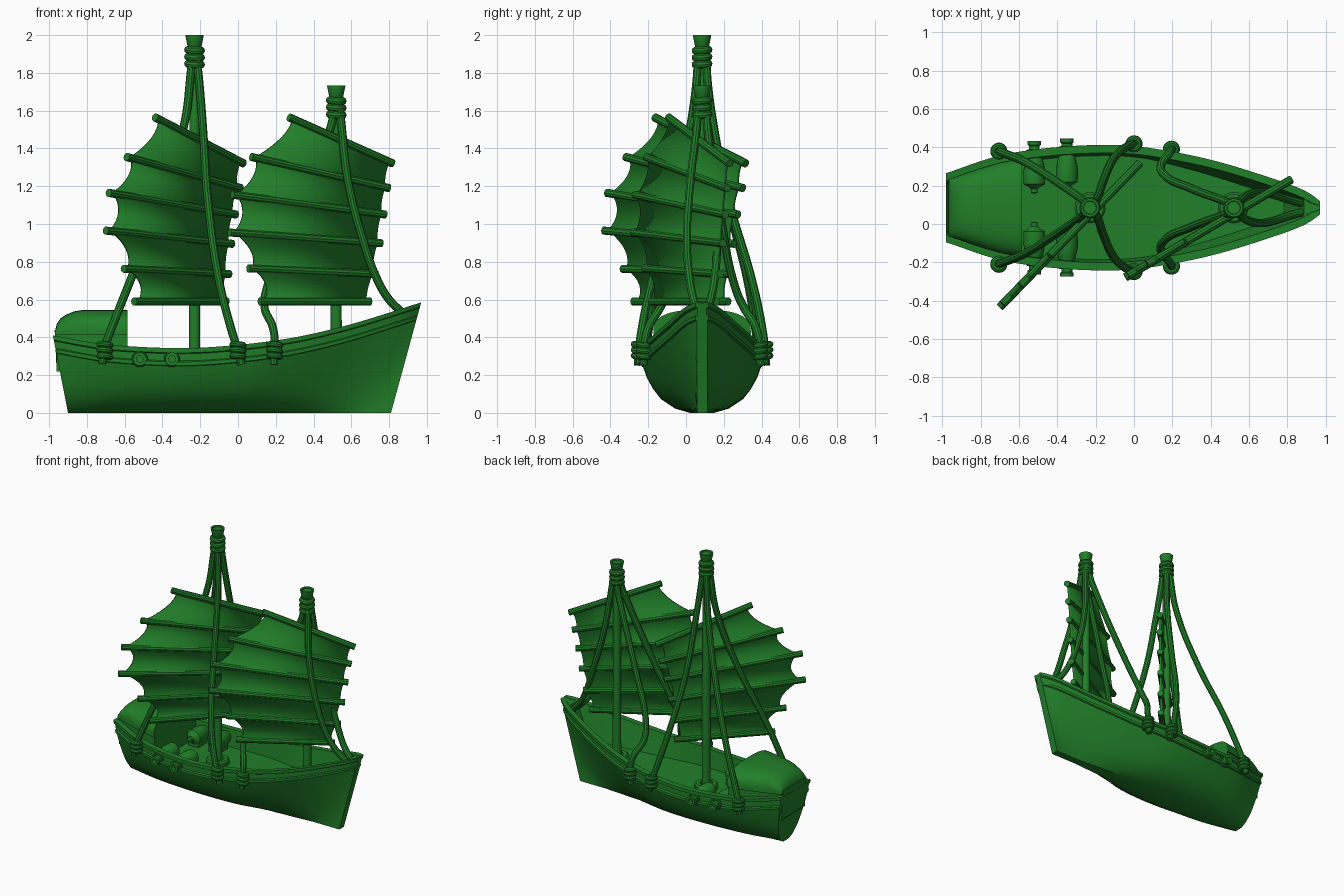
import bpy, math
from mathutils import Vector

if "Cube" in bpy.data.objects:
    bpy.data.objects.remove(bpy.data.objects["Cube"])

YC = 0.085  # centreline of the hull
green = bpy.data.materials.new("green")
green.diffuse_color = (0.015, 0.21, 0.022, 1)
green.use_nodes = True
green.node_tree.nodes["Principled BSDF"].inputs["Base Color"].default_value = green.diffuse_color


def finish(ob, angle=35):
    ob.data.materials.clear()
    ob.data.materials.append(green)
    bpy.ops.object.select_all(action='DESELECT')
    ob.select_set(True)
    bpy.context.view_layer.objects.active = ob
    if ob.type == 'CURVE':
        bpy.ops.object.convert(target='MESH')
    bpy.ops.object.shade_smooth_by_angle(angle=math.radians(angle))
    return bpy.context.object


def mesh(name, verts, faces):
    me = bpy.data.meshes.new(name)
    me.from_pydata([(x, y + YC, z) for x, y, z in verts], [], faces)
    import bmesh
    bm = bmesh.new()
    bm.from_mesh(me)
    bmesh.ops.remove_doubles(bm, verts=bm.verts, dist=1e-5)
    bmesh.ops.recalc_face_normals(bm, faces=bm.faces)
    bm.to_mesh(me)
    bm.free()
    ob = bpy.data.objects.new(name, me)
    bpy.context.collection.objects.link(ob)
    return ob


def loft(name, rings, angle=35):
    n = len(rings[0])
    faces = [[i * n + j, i * n + (j + 1) % n, (i + 1) * n + (j + 1) % n, (i + 1) * n + j]
             for i in range(len(rings) - 1) for j in range(n)]
    faces += [list(range(n)), list(range((len(rings) - 1) * n, len(rings) * n))]
    return finish(mesh(name, [p for r in rings for p in r], faces), angle)


def lathe(name, prof, origin, axis='Z', sign=1, n=24):
    o = Vector(origin)
    rings = []
    for r, h in prof:
        ring = []
        for k in range(n):
            a = 2 * math.pi * k / n
            c, s = max(r, 1e-4) * math.cos(a), max(r, 1e-4) * math.sin(a)
            ring.append(o + Vector((c, s, h) if axis == 'Z' else (c, h * sign, s)))
        rings.append(ring)
    return loft(name, rings)


def tube(name, pts, r):
    cu = bpy.data.curves.new(name, 'CURVE')
    cu.dimensions = '3D'
    cu.bevel_depth, cu.bevel_resolution, cu.resolution_u = r, 3, 8
    cu.use_fill_caps = True
    sp = cu.splines.new('BEZIER')
    sp.bezier_points.add(len(pts) - 1)
    for bp, (x, y, z) in zip(sp.bezier_points, pts):
        bp.co = (x, y + YC, z)
        bp.handle_left_type = bp.handle_right_type = 'AUTO'
    ob = bpy.data.objects.new(name, cu)
    bpy.context.collection.objects.link(ob)
    return finish(ob)


def torus(name, loc, R, r, rot=(0, 0, 0)):
    bpy.ops.mesh.primitive_torus_add(location=(loc[0], loc[1] + YC, loc[2]), rotation=rot,
                                     major_radius=R, minor_radius=r, major_segments=24, minor_segments=10)
    bpy.context.object.name = name
    finish(bpy.context.object)


def interp(tab, x):  # smooth curve through a small table
    i = max(k for k in range(len(tab) - 1) if k == 0 or tab[k][0] <= x)
    (x0, a), (x1, b) = tab[i], tab[i + 1]

    def slope(k):
        lo, hi = tab[max(k - 1, 0)], tab[min(k + 1, len(tab) - 1)]
        return (hi[1] - lo[1]) / (hi[0] - lo[0])
    d = x1 - x0
    t = (x - x0) / d
    return ((2*t**3 - 3*t*t + 1) * a + (t**3 - 2*t*t + t) * d * slope(i)
            + (3*t*t - 2*t**3) * b + (t**3 - t*t) * d * slope(i + 1))


WIDTH = [(-.98, .18), (-.7, .272), (-.4, .316), (-.1, .327), (.1, .309), (.4, .25), (.7, .16), (.9, .085), (.97, .035)]
SHEER = [(-.98, .41), (-.7, .363), (-.3, .343), (0, .36), (.3, .4), (.6, .47), (.97, .585)]
SECTION = [(.2, 0), (.45, .09), (.69, .29), (.82, .5), (.93, .75), (1, 1)]

# Hull: lofted open shell with wale, cap rail and deck
rings = []
for i in range(49):
    u = i / 48
    xt, xb = -.98 + 1.95 * u, -.90 + 1.71 * u
    w, s = interp(WIDTH, xt), interp(SHEER, xt)
    zw = s - .095
    vee = min(1, max(0, (xt - .1) / .7))
    half = []
    for f, g in SECTION:
        f = f * (1 - vee) + (.2 + .8 * g) * vee
        half.append((max(.028, f * (w - .012)), g * zw))
    ins = min(.042, w * .7)
    wi = max(.004, w - ins)
    deck = .215 + .4 * (s - .345)
    wd = max(.003, wi * (.95 - .2 * vee))
    if xt > .86 or i == 0:
        deck, wd = s - .003, wi * .9
    half += [(w, zw + .003), (w, zw + .022), (w - .012, zw + .028), (w - .012, s - .03),
             (w, s - .025), (w, s), (wi, s), (wd, deck)]
    full = half + [(-y, z) for y, z in reversed(half)]
    rings.append([(xb + (xt - xb) * z / s, y, z) for y, z in full])
loft("hull", rings, 30)

# Stern cabin: walls and arched roof rounded off at the stern
walls, roof = [], []
for x, top in [(-.968, .435), (-.96, .47), (-.94, .5), (-.91, .52), (-.87, .537), (-.82, .545), (-.7, .546), (-.585, .546)]:
    w = interp(WIDTH, x) - .036
    walls.append([(x, w - .01, .22), (x, w - .01, .44), (x, -w + .01, .44), (x, -w + .01, .22)])
    arc = []
    for k in range(21):
        a = math.pi * k / 20
        c, sn = math.cos(a), math.sin(a)
        arc.append((x, w * math.copysign(abs(c) ** .75, c), .43 + (top - .43) * max(sn, 0) ** .75))
    roof.append([(x, w, .415)] + arc + [(x, -w, .415)])
walls[0] = [(-.94 - z * .07, y, z) for x, y, z in walls[0]]
loft("cabin_walls", walls)
loft("cabin_roof", roof, 40)

# Masts with flared caps, lashings and deck collars
for nm, x, top, foot in [("main", -.23, 2.0, .2), ("fore", .52, 1.733, .22)]:
    lathe(nm + "_mast", [(.03, foot), (.027, top - .4), (.027, top - .075), (.036, top - .065),
                         (.048, top - .005), (.048, top), (.036, top), (.033, top - .008)], (x, 0, 0))
    for k in range(3):
        torus(nm + "_mast_lashing", (x, 0, top - .08 - .037 * k), .034, .021, (.08, .06, 0))
    lathe(nm + "_mast_collar", [(.08, foot), (.08, foot + .045), (.07, foot + .055), (.045, foot + .055),
                                (.045, foot + .02)], (x, 0, 0))

# Junk sails: battens (x1, z1, x2, z2) as seen from the front, laid on a slanted plane
SAILS = {
    "main": (-.23, -.035, 1.03, [(-.44, 1.565, .03, 1.32), (-.59, 1.355, .015, 1.19), (-.685, 1.165, -.01, 1.05),
                                 (-.7, .965, -.03, .895), (-.605, .763, -.045, .735), (-.55, .59, -.06, .59)]),
    "fore": (.52, -.03, .59, [(.27, 1.565, .82, 1.32), (.07, 1.355, .8, 1.19), (-.03, 1.155, .78, 1.05),
                              (-.045, .955, .76, .898), (.055, .765, .735, .735), (.115, .59, .7, .59)]),
}
for nm, (mx, off, slope, bats) in SAILS.items():
    def on_plane(x, z):
        return (x, off + (x - mx) * slope, z)
    for x1, z1, x2, z2 in bats:
        tube(nm + "_sail_batten", [on_plane(x1, z1), on_plane(x2, z2)], .022)
    edge = []
    for (a1, b1, a2, b2), (c1, d1, c2, d2) in zip(bats, bats[1:]):
        for k in range(9):
            t = k / 8
            dip = 4 * t * (1 - t)
            edge += [on_plane(a1 + (c1 - a1) * t + .025 + .04 * dip, b1 + (d1 - b1) * t),
                     on_plane(a2 + (c2 - a2) * t - .025 - .008 * dip, b2 + (d2 - b2) * t)]
    n = len(edge) // 2
    sail = mesh(nm + "_sail", edge, [(2*i, 2*i + 1, 2*i + 3, 2*i + 2) for i in range(n - 1) if i % 9 != 8])
    mod = sail.modifiers.new("thickness", 'SOLIDIFY')
    mod.thickness, mod.offset = .018, 0
    finish(sail)

# Rigging, mirrored to both sides (y is the distance outward)
ROPES = {
    "main_aft_shroud": [(-.235, .02, 1.93), (-.25, .025, 1.8), (-.28, .05, 1.55), (-.41, .14, 1.1), (-.57, .24, .7),
                        (-.68, .285, .42), (-.705, .295, .35), (-.72, .3, .26)],
    "main_fore_shroud": [(-.225, .02, 1.93), (-.205, .03, 1.75), (-.185, .065, 1.5), (-.16, .14, 1.13), (-.1, .265, .7),
                         (-.035, .32, .44), (0, .333, .33), (.02, .333, .255)],
    "fore_aft_shroud": [(.51, .02, 1.66), (.5, .025, 1.55), (.46, .04, 1.43), (.3, .1, 1.03), (.15, .18, .65),
                        (.14, .22, .56), (.185, .285, .45), (.195, .305, .36), (.19, .31, .255)],
    "bow_stay": [(.53, .02, 1.66), (.545, .025, 1.55), (.58, .06, 1.24), (.66, .08, .92), (.74, .065, .7),
                 (.8, .045, .6), (.87, .025, .53)],
}
for nm, pts in ROPES.items():
    for s in (-1, 1):
        tube(nm, [(x, y * s, z) for x, y, z in pts], .022)
        if nm != "bow_stay":
            x, y, z = pts[-2]
            for k in range(3):
                torus("rail_lashing", (x, y * s, .3 + .03 * k), .028, .017, (.12 * s, .1, 0))

# Guns with port rings and carriages
GUN = [(0, .085), (.018, .09), (.018, .11), (.03, .12), (.056, .135), (.058, .2), (.046, .26), (.028, .3),
       (.028, .335), (.035, .34), (.035, .36), (.018, .36), (.018, .33), (0, .33)]
for x, shift in [(-.52, -.012), (-.35, 0)]:
    for s in (-1, 1):
        lathe("cannon", GUN, (x, shift * s, .285), 'Y', s, 20)
        torus("gun_port_ring", (x, s * (interp(WIDTH, x) - .008), .285), .034, .009, (math.pi / 2, 0, 0))
        bpy.ops.mesh.primitive_cube_add(size=1, location=(x, YC + s * .18, .235))
        bpy.context.object.name = "gun_carriage"
        bpy.context.object.scale = (.08, .12, .06)
        finish(bpy.context.object)
